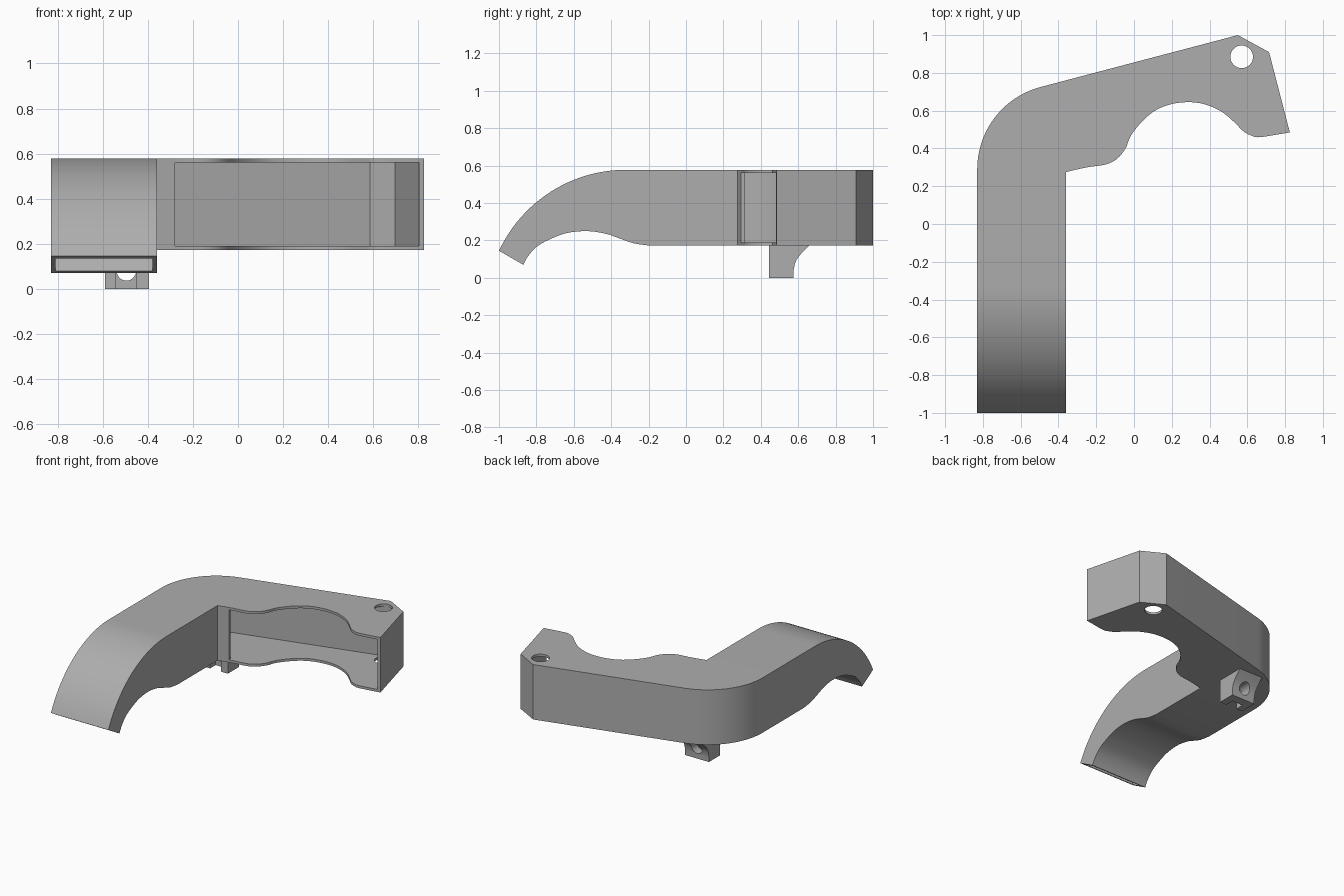
import bpy, bmesh, math
from mathutils import Vector

if "Cube" in bpy.data.objects:
    bpy.data.objects.remove(bpy.data.objects["Cube"])

grey = bpy.data.materials.new("plain grey")
grey.diffuse_color = (0.42, 0.42, 0.42, 1)
grey.use_nodes = True
grey.node_tree.nodes["Principled BSDF"].inputs["Base Color"].default_value = grey.diffuse_color


def arc(cx, cy, r, a0, a1, n=24):
    return [(cx + r * math.cos(math.radians(a0 + (a1 - a0) * i / n)),
             cy + r * math.sin(math.radians(a0 + (a1 - a0) * i / n))) for i in range(n + 1)]


def spline(pts, n=4):
    """Smooth curve through the points."""
    p = [Vector(q) for q in [pts[0]] + pts + [pts[-1]]]
    out = []
    for a, b, c, d in zip(p, p[1:], p[2:], p[3:]):
        for i in range(n):
            t = i / n
            out.append(tuple(0.5 * (2 * b + (c - a) * t + (2 * a - 5 * b + 4 * c - d) * t ** 2
                                    + (3 * b - a - 3 * c + d) * t ** 3)))
    return out + [pts[-1]]


def prism(name, pts, axis, lo, hi):
    """Extrude a closed outline along x (points y,z), y (points x,z) or z (points x,y)."""
    place = {"x": lambda u, v, w: (w, u, v), "y": lambda u, v, w: (u, w, v),
             "z": lambda u, v, w: (u, v, w)}[axis]
    bm = bmesh.new()
    face = bm.faces.new([bm.verts.new(place(u, v, lo)) for u, v in pts])
    ext = bmesh.ops.extrude_face_region(bm, geom=[face])
    step = Vector(place(0, 0, hi - lo))
    bmesh.ops.translate(bm, vec=step, verts=[g for g in ext["geom"] if isinstance(g, bmesh.types.BMVert)])
    bmesh.ops.recalc_face_normals(bm, faces=bm.faces)
    me = bpy.data.meshes.new(name)
    bm.to_mesh(me)
    bm.free()
    me.materials.append(grey)
    ob = bpy.data.objects.new(name, me)
    bpy.context.collection.objects.link(ob)
    return ob


def combine(ob, other, op):
    mod = ob.modifiers.new(op, "BOOLEAN")
    mod.operation, mod.solver, mod.object = op, "EXACT", other
    bpy.context.view_layer.objects.active = ob
    bpy.ops.object.modifier_apply(modifier=mod.name)
    bpy.data.objects.remove(other)


# outer shell: plan outline crossed with side profile
scoop = spline([(-.36, .275), (-.25, .3), (-.15, .315), (-.09, .345), (-.045, .4), (-.015, .47),
                (.05, .55), (.12, .605), (.2, .635), (.285, .645), (.37, .635), (.46, .597),
                (.53, .54), (.58, .49), (.625, .467), (.67, .46), (.825, .485)])
plan = [(-.83, -1.2), (-.36, -1.2)] + scoop + [(.715, .91), (.55, 1.0)] + arc(-.38, .29, .45, 105, 180)
under = [(-.87, .07), (-.845, .115), (-.8, .165), (-.735, .203), (-.64, .239), (-.53, .25),
         (-.43, .236), (-.35, .209), (-.28, .185), (-.19, .172)]
side = spline(under) + [(1.2, .172), (1.2, .578)] + arc(-.32, -.172, .75, 90, 155)[:-1] + [(-1, .145)]
shell = prism("duct_shell", plan, "z", -.3, .9)
combine(shell, prism("side_profile", side, "x", -1.2, 1.2), "INTERSECT")

# hollow inside, open at the nozzle and along the scooped side
room_plan = [(-.81, -1.3), (-.38, -1.3), (-.38, .29), (-.28, .315), (-.28, .15), (.889, .15),
             (.697, .897), (.585, .957)] + arc(-.41, .276, .4, 105, 180)
room_under = [(-.937, -.006), (-.887, .08)] + spline([(y - .003, z + .018) for y, z in under[1:]])
room_side = room_under + [(1.3, .19), (1.3, .56)] + arc(-.32, -.172, .732, 90, 154)[:-1] + \
    [(-.983, .135), (-1.033, .049)]
room = prism("hollow", room_plan, "z", -.4, 1)
combine(room, prism("hollow_profile", room_side, "x", -1.3, 1.3), "INTERSECT")
combine(shell, room, "DIFFERENCE")

# screw hole through both plates
combine(shell, prism("screw_hole", arc(.57, .885, .06, 0, 360, 32)[:-1], "z", 0, 1), "DIFFERENCE")

# mounting lug with nut slot and bolt hole
lug_side = [(.445, 0), (.575, 0)] + spline([(.575, .04), (.586, .085), (.612, .125), (.66, .175)]) + [(.445, .175)]
lug = prism("mounting_lug", lug_side, "x", -.59, -.395)
combine(lug, prism("nut_slot", [(-.54, -.1), (-.45, -.1), (-.45, .13), (-.54, .13)], "y", .4, .51), "DIFFERENCE")
combine(lug, prism("bolt_hole", arc(-.495, .08, .043, 0, 360, 32)[:-1], "y", .3, .8), "DIFFERENCE")

# smooth the curved walls, keep the edges sharp
for ob in (shell, lug):
    bpy.ops.object.select_all(action="DESELECT")
    ob.select_set(True)
    bpy.context.view_layer.objects.active = ob
    bpy.ops.object.shade_smooth_by_angle(angle=math.radians(25))
